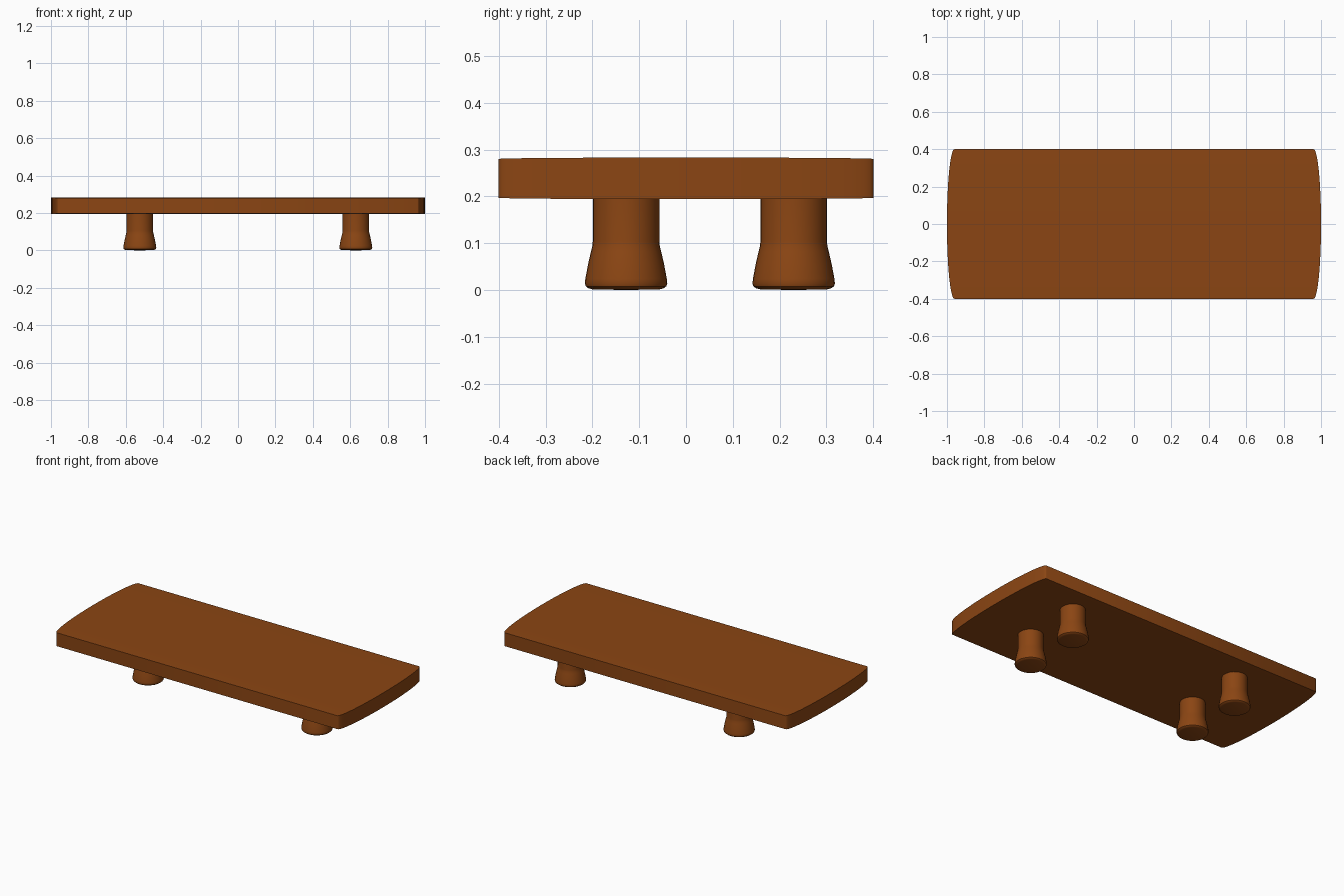
import bpy, bmesh, math

if "Cube" in bpy.data.objects:
    bpy.data.objects.remove(bpy.data.objects["Cube"])

wood = bpy.data.materials.new("brown_wood")
wood.diffuse_color = (0.258, 0.06, 0.0065, 1)
wood.use_nodes = True
wood.node_tree.nodes["Principled BSDF"].inputs["Base Color"].default_value = wood.diffuse_color


def make_object(name, bm):
    bmesh.ops.recalc_face_normals(bm, faces=bm.faces)
    mesh = bpy.data.meshes.new(name)
    bm.to_mesh(mesh)
    bm.free()
    obj = bpy.data.objects.new(name, mesh)
    bpy.context.collection.objects.link(obj)
    mesh.materials.append(wood)
    bpy.ops.object.select_all(action='DESELECT')
    obj.select_set(True)
    bpy.context.view_layer.objects.active = obj
    bpy.ops.object.shade_smooth_by_angle(angle=math.radians(30))
    return obj


# Board: cross-sections lofted along y, with bowed ends and a faint crown
bm = bmesh.new()
rings = []
STEPS = 32
for i in range(STEPS + 1):
    t = math.pi * (i / STEPS - 0.5)
    bow = math.cos(t)
    x, y = 0.96 + 0.04 * bow, 0.4 * math.sin(t)
    top, bottom = 0.28 + 0.003 * bow, 0.197 - 0.003 * bow
    rings.append([bm.verts.new(p) for p in
                  ((-x, y, bottom), (x, y, bottom), (x, y, top), (-x, y, top))])
for a, b in zip(rings, rings[1:]):
    for k in range(4):
        n = (k + 1) % 4
        bm.faces.new((a[k], a[n], b[n], b[k]))
bm.faces.new(rings[0])
bm.faces.new(rings[-1])
make_object("board", bm)

# Legs: turned profile (radius, height), flared toward a rounded foot
PROFILE = [(0.072, 0.0015), (0.081, 0.004), (0.086, 0.008), (0.088, 0.014),
           (0.087, 0.024), (0.081, 0.056), (0.075, 0.082), (0.072, 0.094),
           (0.071, 0.104), (0.071, 0.2)]
SIDES = 32


def make_leg(name, cx, cy):
    bm = bmesh.new()
    loops = [[bm.verts.new((cx + r * math.cos(2 * math.pi * s / SIDES),
                            cy + r * math.sin(2 * math.pi * s / SIDES), z))
              for s in range(SIDES)] for r, z in PROFILE]
    for a, b in zip(loops, loops[1:]):
        for s in range(SIDES):
            n = (s + 1) % SIDES
            bm.faces.new((a[s], a[n], b[n], b[s]))
    bm.faces.new(loops[-1])
    # slightly domed underside
    tip = bm.verts.new((cx, cy, 0))
    for s in range(SIDES):
        bm.faces.new((tip, loops[0][(s + 1) % SIDES], loops[0][s]))
    make_object(name, bm)


for side, cx in (("left", -0.525), ("right", 0.63)):
    for end, cy in (("front", -0.128), ("back", 0.23)):
        make_leg(f"{end}_{side}_leg", cx, cy)
